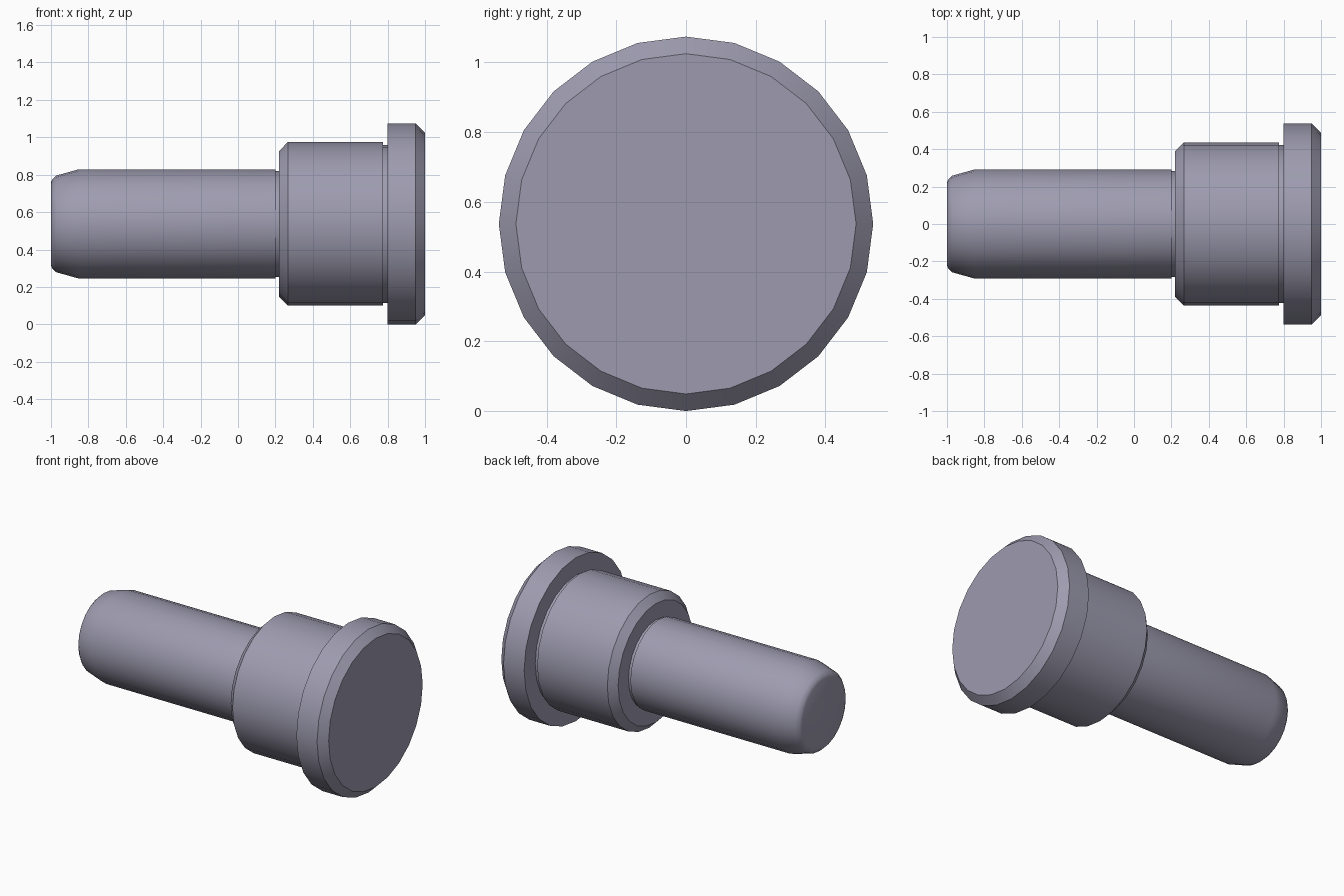
import bpy, bmesh
from math import sin, cos, pi, radians

if "Cube" in bpy.data.objects:
    bpy.data.objects.remove(bpy.data.objects["Cube"])

SIDES = 24
AXIS_Z = 0.537

# Lathe profile as (x, radius), from shaft tip to head face
profile = [
    # shaft: rounded tip, lead-in taper, straight section
    (-1.0, 0.222), (-0.993, 0.239), (-0.973, 0.258),
    (-0.855, 0.291), (0.20, 0.291),
    # relief groove
    (0.20, 0.283), (0.22, 0.283),
    # chamfered collar
    (0.22, 0.39), (0.266, 0.437), (0.775, 0.437),
    # relief groove
    (0.775, 0.422), (0.80, 0.422),
    # chamfered head
    (0.80, 0.537), (0.95, 0.537), (1.0, 0.488),
]

bm = bmesh.new()
rings = []
for x, r in profile:
    rings.append([bm.verts.new((x, r * sin(2 * pi * i / SIDES),
                                AXIS_Z + r * cos(2 * pi * i / SIDES)))
                  for i in range(SIDES)])
for a, b in zip(rings, rings[1:]):
    for i in range(SIDES):
        j = (i + 1) % SIDES
        bm.faces.new((a[i], a[j], b[j], b[i]))
# end caps
bm.faces.new(rings[0])
bm.faces.new(rings[-1])
bmesh.ops.recalc_face_normals(bm, faces=bm.faces[:])

mesh = bpy.data.meshes.new("stepped_pin")
bm.to_mesh(mesh)
bm.free()
pin = bpy.data.objects.new("stepped_pin", mesh)
bpy.context.collection.objects.link(pin)

# dark bluish steel
steel = bpy.data.materials.new("steel")
steel.diffuse_color = (0.34, 0.33, 0.43, 1.0)
steel.use_nodes = True
steel.node_tree.nodes["Principled BSDF"].inputs["Base Color"].default_value = steel.diffuse_color
mesh.materials.append(steel)

bpy.context.view_layer.objects.active = pin
pin.select_set(True)
bpy.ops.object.shade_smooth_by_angle(angle=radians(30))
